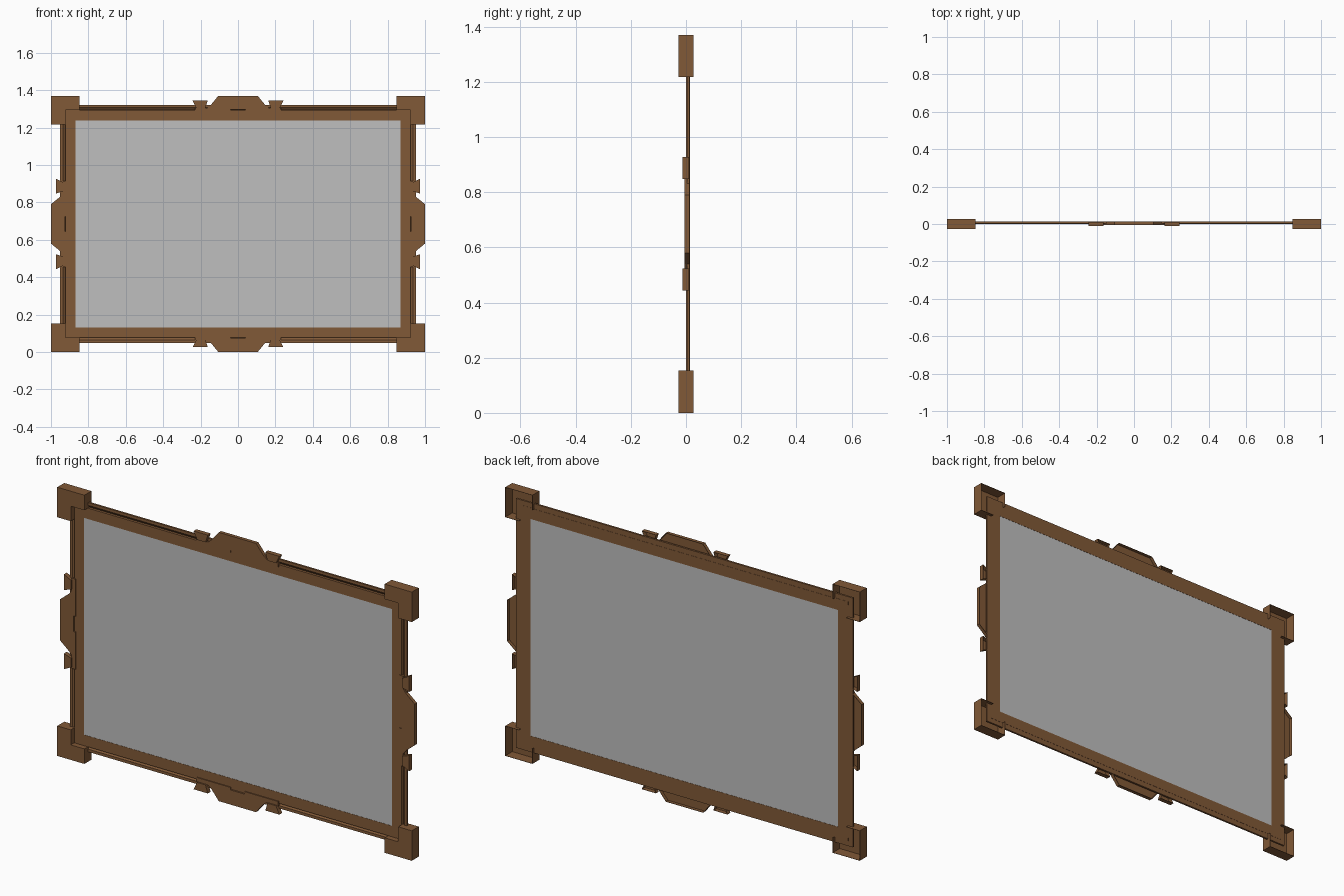
import bpy, bmesh, math
from mathutils import Vector

if "Cube" in bpy.data.objects:
    bpy.data.objects.remove(bpy.data.objects["Cube"])

MID = 0.685                  # height of the centre
HALF_W, HALF_H = 0.9235, 0.6085   # outer half size of the main frame
BACK = 0.014


def material(name, color):
    m = bpy.data.materials.new(name)
    m.use_nodes = True
    m.diffuse_color = color
    m.node_tree.nodes["Principled BSDF"].inputs["Base Color"].default_value = color
    return m


wood = material("brown_wood", (0.22, 0.1, 0.038, 1))
grey = material("grey_glass", (0.52, 0.52, 0.52, 1))


def finish(name, bm, mat):
    bmesh.ops.recalc_face_normals(bm, faces=bm.faces)
    mesh = bpy.data.meshes.new(name)
    bm.to_mesh(mesh)
    bm.free()
    mesh.materials.append(mat)
    ob = bpy.data.objects.new(name, mesh)
    bpy.context.collection.objects.link(ob)
    return ob


def ring(name, profile):
    """Sweep a closed (offset, y) profile around the rectangle."""
    bm = bmesh.new()
    loops = []
    for sx, sz in ((1, 1), (-1, 1), (-1, -1), (1, -1)):
        loops.append([bm.verts.new((sx * (HALF_W + u), y, MID + sz * (HALF_H + u)))
                      for u, y in profile])
    n = len(profile)
    for k in range(4):
        a, b = loops[k], loops[(k + 1) % 4]
        for i in range(n):
            j = (i + 1) % n
            bm.faces.new((a[i], a[j], b[j], b[i]))
    return finish(name, bm, wood)


def shell(name, points, front, back, inner=()):
    """Thin casing, open at the back; the inner walls stop at the frame back."""
    bm = bmesh.new()
    fv = [bm.verts.new((x, front, z)) for x, z in points]
    bm.faces.new(fv)
    n = len(fv)
    for i in range(n):
        a, b = fv[i], fv[(i + 1) % n]
        depth = BACK if i in inner else back
        c, d = (bm.verts.new((v.co.x, depth, v.co.z)) for v in (b, a))
        bm.faces.new((a, b, c, d))
    bmesh.ops.remove_doubles(bm, verts=bm.verts, dist=0.0001)
    ob = finish(name, bm, wood)
    mod = ob.modifiers.new("thickness", "SOLIDIFY")
    mod.thickness = 0.002
    mod.offset = -1
    return ob


# Main frame, outer rail and glass pane
ring("main_frame", [(0, 0), (0, BACK), (-0.0555, BACK), (-0.0555, 0)])
ring("outer_rail", [(0, 0.013), (0.013, 0.003), (0.027, 0.003), (0.027, 0.013)])
bm = bmesh.new()
bmesh.ops.create_cube(bm, size=1)
for v in bm.verts:
    v.co = Vector((v.co.x * 1.736, 0.007 + v.co.y * 0.012, MID + v.co.z * 1.106))
finish("glass_pane", bm, grey)

# L-shaped corner guards
ARM = 0.0765
L_SHAPE = [(ARM, ARM), (-ARM, ARM), (-ARM, 0), (0, 0), (0, -ARM), (ARM, -ARM)]
for sx, side in ((1, "left"), (-1, "right")):
    for sz, level in ((1, "top"), (-1, "bottom")):
        pts = [(sx * (HALF_W + x), MID + sz * (HALF_H + z)) for x, z in L_SHAPE]
        shell(f"corner_guard_{level}_{side}", pts, -0.028, 0.028, inner=(2, 3))

# Ornament outlines as (along, outward), mirrored about the middle of each side
half = [(0.04, 0.002), (0.04, -0.011), (0.23, -0.011), (0.23, 0.012),
        (0.165, 0.012), (0.145, 0.028), (0.105, 0.0765)]
CREST = half + [(-s, u) for s, u in reversed(half)]
CLIP = [(0.175, 0.01), (0.222, 0.01), (0.242, 0.05), (0.162, 0.05)]

for k, side in enumerate(("top", "right", "bottom", "left")):
    angle = k * math.pi / 2
    c, s = round(math.cos(angle)), round(math.sin(angle))
    reach = HALF_W if k % 2 else HALF_H

    def place(points, flip=1):
        return [(c * a * flip - s * (reach + u), MID + s * a * flip + c * (reach + u))
                for a, u in points]

    shell(f"crest_{side}", place(CREST), -0.005, 0.013)
    for flip, tag in ((1, "a"), (-1, "b")):
        shell(f"clip_{side}_{tag}", place(CLIP, flip), -0.012, 0.011)
